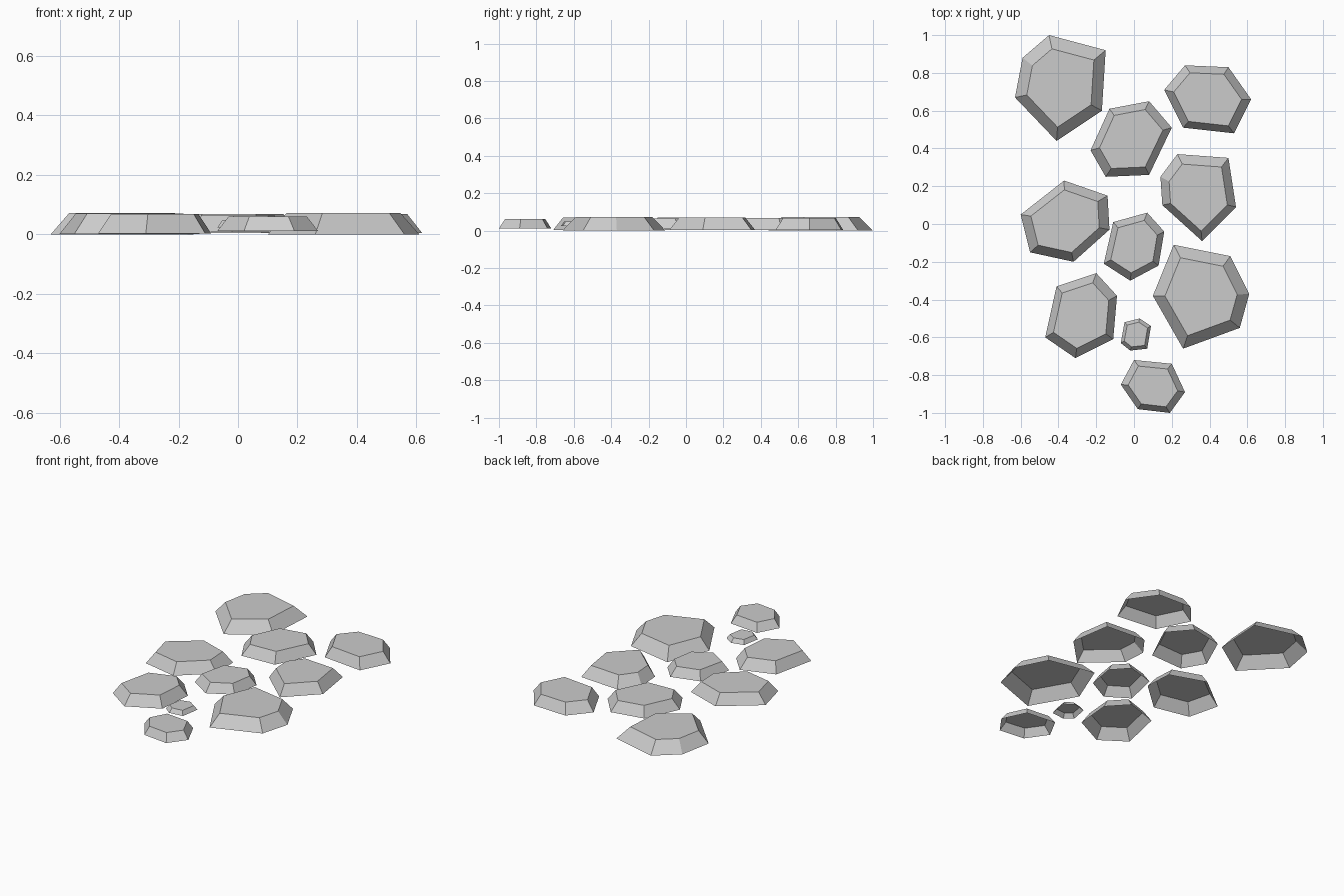
import bpy, bmesh
from mathutils import Vector

if "Cube" in bpy.data.objects:
    bpy.data.objects.remove(bpy.data.objects["Cube"])

MID_Z = 0.036  # all stones share the same mid height


def stone(name, height, taper, outline):
    """Six-sided stepping stone: tapered walls, flat top, open underside."""
    xs, ys = zip(*outline)
    centre = Vector(((min(xs) + max(xs)) / 2, (min(ys) + max(ys)) / 2, MID_Z))
    bm = bmesh.new()
    rings = []
    for scale, dz in ((1, -height / 2), (taper, height / 2)):
        ring = []
        for x, y in outline:
            ring.append(bm.verts.new((scale * (x - centre.x),
                                      scale * (y - centre.y), dz)))
        rings.append(ring[::-1])  # outlines are clockwise, faces are not
    low, top = rings
    bm.faces.new(top)
    for i in range(len(low)):
        j = (i + 1) % len(low)
        bm.faces.new((low[i], low[j], top[j], top[i]))
    mesh = bpy.data.meshes.new(name)
    bm.to_mesh(mesh)
    bm.free()
    obj = bpy.data.objects.new(name, mesh)
    obj.location = centre
    bpy.context.collection.objects.link(obj)


# back row
stone("stone_back_left", 0.072, 0.74,
      [(-.45, 1), (-.15, .92), (-.17, .60), (-.41, .44), (-.63, .67), (-.59, .88)])
stone("stone_back_right", 0.064, 0.78,
      [(.27, .84), (.50, .83), (.62, .66), (.53, .48), (.26, .51), (.16, .71)])
stone("stone_back_middle", 0.064, 0.78,
      [(-.13, .61), (.08, .65), (.20, .51), (.08, .26), (-.15, .25), (-.23, .39)])
# middle rows
stone("stone_centre_left", 0.068, 0.77,
      [(-.37, .23), (-.14, .15), (-.13, -.03), (-.32, -.20), (-.55, -.15), (-.60, .05)])
stone("stone_centre_right", 0.066, 0.77,
      [(.23, .37), (.50, .35), (.54, .09), (.36, -.09), (.15, .10), (.14, .25)])
stone("stone_centre_small", 0.056, 0.77,
      [(.07, .06), (.16, -.04), (.13, -.22), (-.02, -.30), (-.16, -.21), (-.11, .01)])
# front rows
stone("stone_front_right", 0.072, 0.75,
      [(.21, -.11), (.51, -.17), (.61, -.37), (.56, -.55), (.26, -.66), (.10, -.38)])
stone("stone_front_left", 0.066, 0.77,
      [(-.20, -.26), (-.09, -.38), (-.11, -.61), (-.31, -.71), (-.47, -.60), (-.41, -.33)])
stone("pebble", 0.026, 0.77,
      [(.03, -.50), (.09, -.54), (.07, -.66), (-.02, -.67), (-.07, -.63), (-.05, -.52)])
stone("stone_front", 0.050, 0.77,
      [(0, -.72), (.20, -.74), (.27, -.89), (.19, -1), (.02, -.98), (-.07, -.85)])
